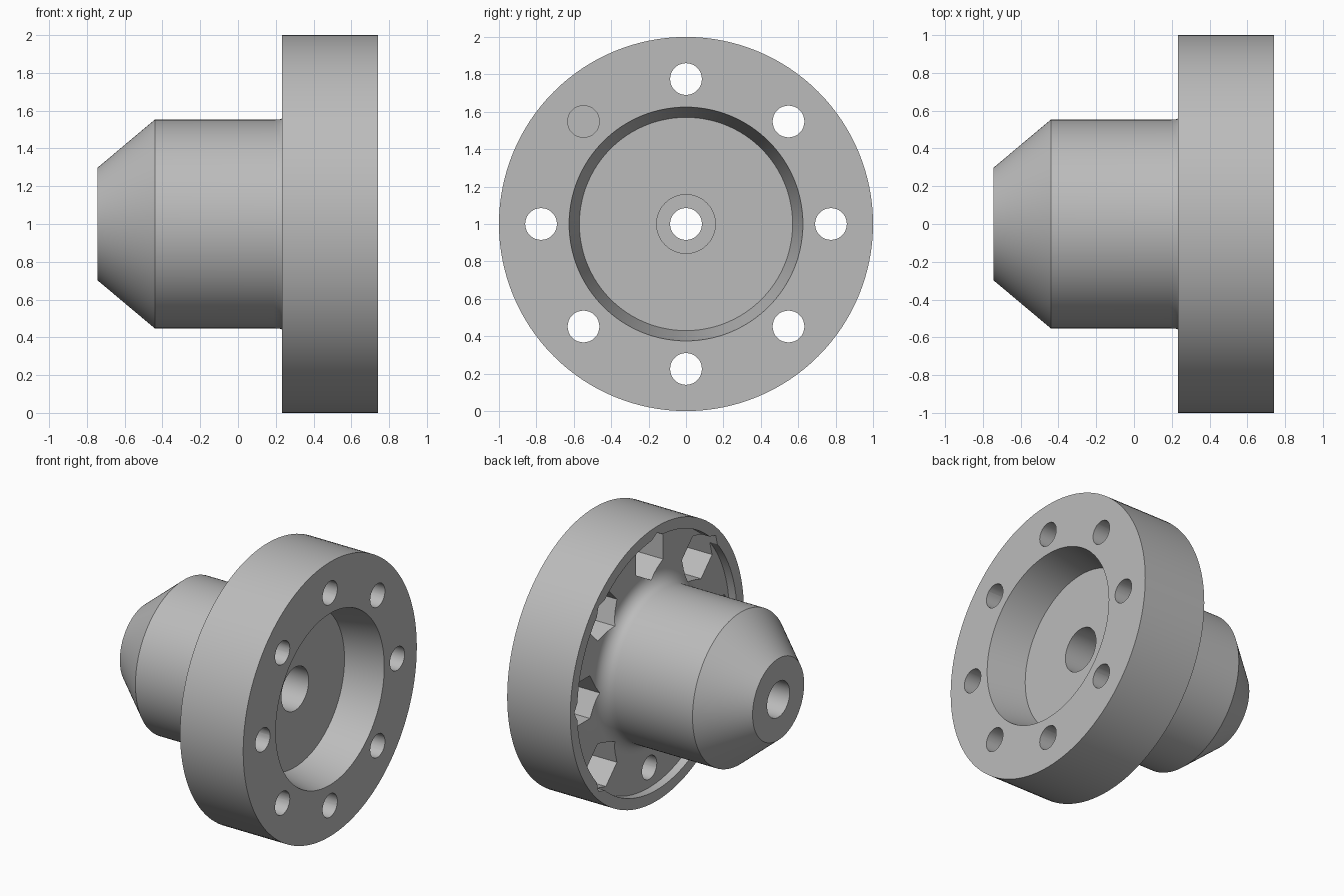
import bpy
import bmesh
import math
from mathutils import Matrix, Vector

cube = bpy.data.objects.get("Cube")
if cube:
    bpy.data.objects.remove(cube)

AXIS_Z = 1.0
BOLT_RADIUS = 0.775

grey = bpy.data.materials.new("plain grey")
grey.use_nodes = True
grey.diffuse_color = (0.5, 0.5, 0.5, 1)
grey.node_tree.nodes["Principled BSDF"].inputs["Base Color"].default_value = (0.5, 0.5, 0.5, 1)


def finish(name, bm):
    bmesh.ops.recalc_face_normals(bm, faces=bm.faces)
    mesh = bpy.data.meshes.new(name)
    bm.to_mesh(mesh)
    bm.free()
    mesh.materials.append(grey)
    obj = bpy.data.objects.new(name, mesh)
    bpy.context.collection.objects.link(obj)
    return obj


def lathe(name, profile, steps=128):
    """Turn a closed (x, radius) outline around the lengthwise axis."""
    bm = bmesh.new()
    verts = [bm.verts.new((x, 0, AXIS_Z + r)) for x, r in profile]
    edges = [bm.edges.new((v, verts[i - 1])) for i, v in enumerate(verts)]
    bmesh.ops.spin(bm, geom=verts + edges, cent=(0, 0, AXIS_Z), axis=(1, 0, 0),
                   angle=math.tau, steps=steps, use_merge=True)
    bmesh.ops.remove_doubles(bm, verts=bm.verts, dist=0.0005)
    return finish(name, bm)


def bolt_prisms(name, sides, radius, x0, x1, skip=()):
    """Prisms along the axis, repeated around the bolt circle."""
    bm = bmesh.new()
    for i in range(8):
        if i in skip:
            continue
        turn = Matrix.Rotation(i * math.tau / 8, 4, 'X')
        place = Matrix.Translation((0, 0, AXIS_Z)) @ turn @ Matrix.Translation(
            ((x0 + x1) / 2, 0, BOLT_RADIUS)) @ Matrix.Rotation(math.pi / 2, 4, 'Y')
        bmesh.ops.create_cone(bm, cap_ends=True, segments=sides, radius1=radius,
                              radius2=radius, depth=x1 - x0, matrix=place)
    # turn every hexagon so that one corner points at the axis
    if sides == 6:
        for face in bm.faces:
            if len(face.verts) == 6:
                c = face.calc_center_median() - Vector((0, 0, AXIS_Z))
                c.x = 0
                d = face.verts[0].co - face.calc_center_median()
                angle = math.atan2(d.cross(c).x, d.dot(c))
                bmesh.ops.rotate(bm, verts=face.verts, cent=face.calc_center_median(),
                                 matrix=Matrix.Rotation(round(angle / math.radians(30)) % 2
                                                        * math.radians(30), 3, 'X'))
    obj = finish(name, bm)
    obj.hide_render = True
    return obj


# Body outline: nose, hub, fillet, shallow back recess, rim, cavity, stepped bore
fillet = [(0.195 + 0.1 * math.sin(t), 0.65 - 0.1 * math.cos(t))
          for t in (math.radians(15 * k) for k in range(7))]
outline = [(-0.745, 0.13), (-0.745, 0.297), (-0.44, 0.553), (0.19, 0.553)]
outline += fillet[1:]
outline += [(0.295, 0.92), (0.233, 0.92), (0.233, 1.0), (0.742, 1.0),
            (0.742, 0.625), (0.46, 0.57), (0.46, 0.157), (0.1, 0.157),
            (0.1, 0.085), (-0.25, 0.085), (-0.25, 0.13)]
body = lathe("flanged_hub", outline)

# Bolt holes and hexagonal nut pockets; the lowest hole has no pocket
cutters = [bolt_prisms("bolt_hole_cutter", 32, 0.085, 0.0, 1.0),
           bolt_prisms("nut_pocket_cutter", 6, 0.18, 0.2, 0.52, skip=(4,))]
bpy.context.view_layer.objects.active = body
body.select_set(True)
for cutter in cutters:
    mod = body.modifiers.new("cut", 'BOOLEAN')
    mod.operation = 'DIFFERENCE'
    mod.solver = 'EXACT'
    mod.object = cutter
    bpy.ops.object.modifier_apply(modifier=mod.name)
for cutter in cutters:
    bpy.data.objects.remove(cutter)

bpy.ops.object.select_all(action='DESELECT')
body.select_set(True)
bpy.ops.object.shade_smooth_by_angle(angle=math.radians(25))
